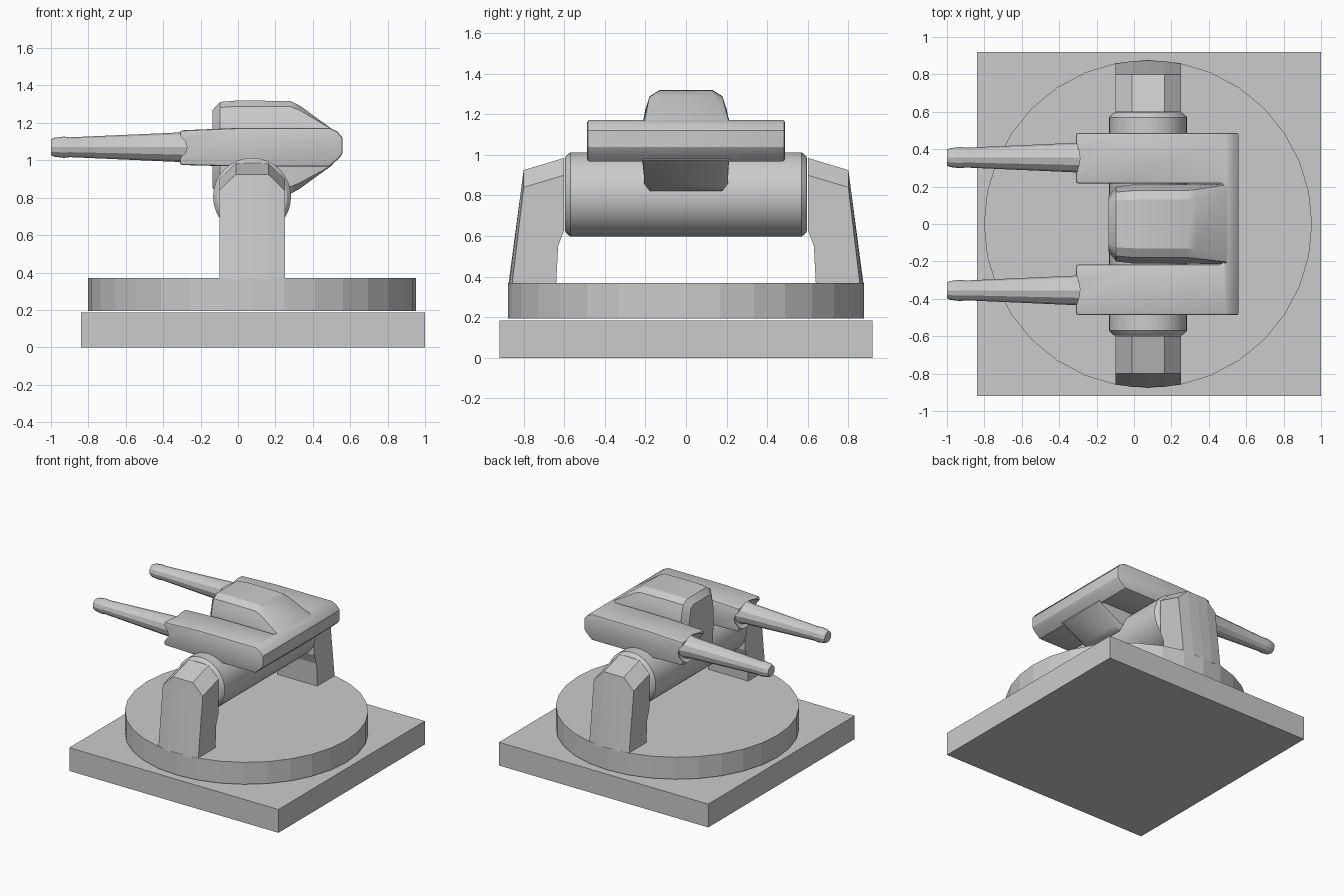
import bpy, bmesh, math
from mathutils import Matrix

if "Cube" in bpy.data.objects:
    bpy.data.objects.remove(bpy.data.objects["Cube"])

CX = 0.075          # turning axis of the mount
DISC_R = 0.877


def finish(name, bm):
    bmesh.ops.recalc_face_normals(bm, faces=bm.faces)
    me = bpy.data.meshes.new(name)
    bm.to_mesh(me)
    bm.free()
    ob = bpy.data.objects.new(name, me)
    bpy.context.scene.collection.objects.link(ob)
    return ob


def loft(name, rings):
    """Skin a list of equal-length closed rings and cap both ends."""
    bm = bmesh.new()
    vs = [[bm.verts.new(p) for p in r] for r in rings]
    n = len(rings[0])
    for a, b in zip(vs, vs[1:]):
        for i in range(n):
            j = (i + 1) % n
            bm.faces.new((a[i], a[j], b[j], b[i]))
    bm.faces.new(vs[0])
    bm.faces.new(vs[-1])
    return finish(name, bm)


def box(name, x0, x1, y0, y1, z0, z1):
    return loft(name, [[(x, y0, z0), (x, y1, z0), (x, y1, z1), (x, y0, z1)]
                       for x in (x0, x1)])


def turned(name, axis, centre, profile, segs):
    """Rings of (position, radius) around the x, y or z axis."""
    rings = []
    for t, r in profile:
        ring = []
        for i in range(segs):
            a = 2 * math.pi * i / segs
            u, v = r * math.cos(a), r * math.sin(a)
            p = {'x': (t, u, v), 'y': (u, t, v), 'z': (u, v, t)}[axis]
            ring.append(tuple(c + q for c, q in zip(centre, p)))
        rings.append(ring)
    return loft(name, rings)


def activate(ob):
    bpy.ops.object.select_all(action='DESELECT')
    bpy.context.view_layer.objects.active = ob
    ob.select_set(True)


def smooth(ob, deg=25):
    activate(ob)
    bpy.ops.object.shade_smooth_by_angle(angle=math.radians(deg))


def cut(ob, cutter):
    m = ob.modifiers.new("cut", 'BOOLEAN')
    m.operation = 'DIFFERENCE'
    m.solver = 'EXACT'
    m.object = cutter
    activate(ob)
    bpy.ops.object.modifier_apply(modifier=m.name)
    bpy.data.objects.remove(cutter)


# Base plate and turntable
box("base_plate", -0.84, 1.0, -0.92, 0.92, 0, 0.185)
turned("turntable", 'z', (CX, 0, 0), [(0.195, DISC_R), (0.37, DISC_R)], 32)

# Two supports: side profile lofted across x, foot following the turntable rim
for side, s in (("front", -1), ("back", 1)):
    rings = []
    for dx, drop in ((-0.175, 0.085), (-0.087, 0), (0, 0), (0.087, 0), (0.175, 0.085)):
        foot = math.sqrt(DISC_R ** 2 - dx ** 2) - 0.002
        prof = [(foot, 0.36), (0.80, 0.925 - drop), (0.60, 0.985 - drop),
                (0.60, 0.63), (0.63, 0.55), (0.64, 0.36)]
        rings.append([(CX + dx, s * y, z) for y, z in prof])
    loft(side + "_support", rings)

# Tilting drum between the supports
drum = turned("tilt_drum", 'y', (CX, 0, 0.805),
              [(-0.597, 0.175), (-0.592, 0.188), (-0.57, 0.208),
               (0.57, 0.208), (0.592, 0.188), (0.597, 0.175)], 48)
smooth(drum)

# U-shaped gun cradle
prof = [(-0.31, 0.975), (-0.31, 1.16), (0.0, 1.173), (0.49, 1.173), (0.53, 1.155),
        (0.56, 1.12), (0.56, 1.04), (0.545, 1.015), (0.49, 0.967), (0.0, 0.967)]
cradle = loft("gun_cradle", [[(x, y, z) for x, z in prof] for y in (-0.487, 0.487)])
cut(cradle, box("slot", -0.5, 0.47, -0.217, 0.217, 0.8, 1.3))
bev = cradle.modifiers.new("bevel", 'BEVEL')
bev.width = 0.012
bev.segments = 2
bev.limit_method = 'ANGLE'
bev.angle_limit = math.radians(50)
activate(cradle)
bpy.ops.object.modifier_apply(modifier=bev.name)

# Barrels, each in a scooped socket at the end of its arm
for side, s in (("front", -1), ("back", 1)):
    bm = bmesh.new()
    bmesh.ops.create_uvsphere(bm, u_segments=16, v_segments=10, radius=1)
    bmesh.ops.transform(bm, verts=bm.verts, matrix=Matrix.Translation((-0.355, s * 0.352, 1.07))
                        @ Matrix.Diagonal((0.13, 0.18, 0.107, 1)))
    cut(cradle, finish("socket", bm))
    barrel = turned(side + "_barrel", 'x', (0, s * 0.355, 1.07),
                    [(-1.0, 0.042), (-0.985, 0.05), (-0.93, 0.057), (-0.90, 0.053),
                     (-0.31, 0.079), (-0.27, 0.088), (-0.15, 0.09)], 12)
    smooth(barrel)
smooth(cradle)

# Central pod: x, half width, top half width, top z, bottom z
rings = []
for x, w, tw, zt, zb in ((-0.135, 0.15, 0.10, 1.27, 0.85),
                         (-0.095, 0.20, 0.125, 1.312, 0.825),
                         (0.0, 0.212, 0.13, 1.32, 0.82),
                         (0.28, 0.212, 0.13, 1.317, 0.82),
                         (0.33, 0.212, 0.14, 1.293, 0.848),
                         (0.505, 0.216, 0.19, 1.165, 0.975)):
    h = (zt - 1.165)
    mid = (w + tw) / 2
    b = 0.975 - zb
    half = [(tw, zt), (mid + 0.008, zt - 0.2 * h), (w - 0.012, zt - 0.6 * h), (w, 1.16),
            (w, 0.98), (w - 0.006, zb + 0.25 * b), (w - 0.035, zb)]
    rings.append([(x, y, z) for y, z in half] + [(x, -y, z) for y, z in reversed(half)])
smooth(loft("central_pod", rings), 30)
